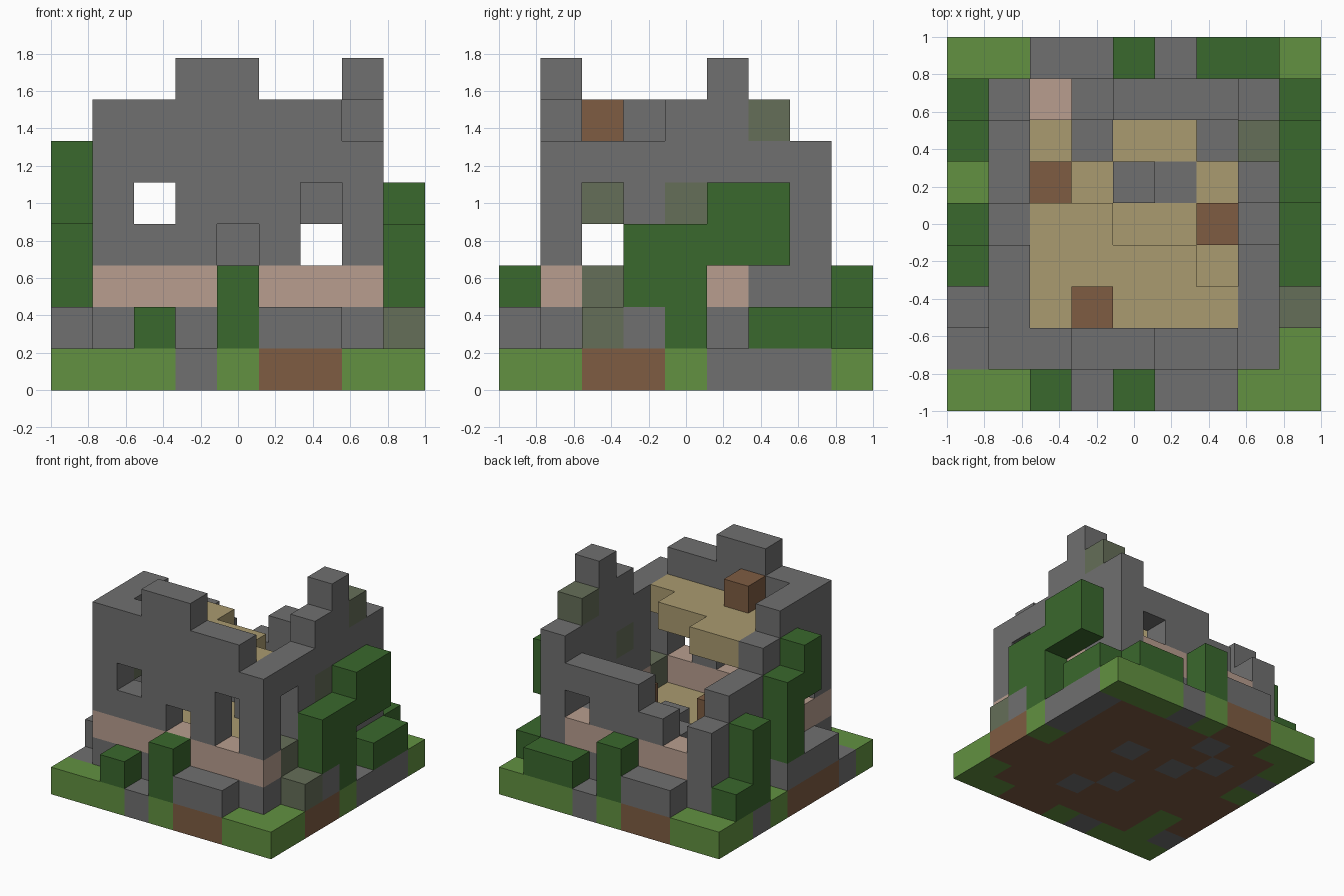
import bpy
import bmesh
from mathutils import Vector

cube = bpy.data.objects.get("Cube")
if cube:
    bpy.data.objects.remove(cube, do_unlink=True)

CELL = 2 / 9


# Materials, one per colour
def srgb(r, g, b):
    lin = [((c / 255 + 0.055) / 1.055) ** 2.4 for c in (r, g, b)]
    return (*lin, 1.0)


COLOURS = {
    "stone": srgb(112, 112, 112),
    "grass": srgb(98, 145, 65),
    "leaves": srgb(58, 104, 45),
    "pale_brick": srgb(184, 158, 143),
    "brown_earth": srgb(126, 92, 66),
    "sand_plank": srgb(170, 155, 112),
    "mossy_stone": srgb(101, 110, 88),
}
materials = {}
for label, colour in COLOURS.items():
    mat = bpy.data.materials.new(label)
    mat.use_nodes = True
    mat.diffuse_color = colour
    bsdf = mat.node_tree.nodes["Principled BSDF"]
    bsdf.inputs["Base Color"].default_value = colour
    bsdf.inputs["Roughness"].default_value = 0.9
    materials[label] = mat

# Block grid: each cell holds its part name and colour
grid = {}


def span(v):
    return range(v[0], v[1] + 1) if isinstance(v, tuple) else (v,)


def fill(part, colour, xs, ys, zs):
    for x in span(xs):
        for y in span(ys):
            for z in span(zs):
                grid[x, y, z] = (part, colour)


def carve(xs, ys, zs):
    for x in span(xs):
        for y in span(ys):
            for z in span(zs):
                grid.pop((x, y, z), None)


# Ground slab, rows from back to front
GROUND = ("GGDDGSGGG", "GDDSDDDDS", "SDSDDDDDS", "GDDSDSDDS", "DDDDDDDDG",
          "DDDDSDDDD", "DGDDDSDDD", "SGDDDDDDG", "GGGSGDDGG")
KEY = {"G": "grass", "D": "brown_earth", "S": "stone"}
for y, row in enumerate(reversed(GROUND)):
    for x, letter in enumerate(row):
        fill("ground", KEY[letter], x, y, 0)


# Walls: column heights along each side, with a brick band in the second course
def wall(part, place, heights):
    for i, height in enumerate(heights, 1):
        x, y = place(i)
        fill(part, "stone", x, y, (1, height - 1))
        fill(part, "pale_brick", x, y, 2)


wall("right_wall", lambda i: (1, i), (7, 7, 7, 6, 5, 5, 4))
wall("left_wall", lambda i: (7, i), (6, 6, 6, 7, 8, 7, 6))
wall("front_wall", lambda i: (i, 1), (7, 7, 8, 8, 7, 7, 6))
wall("back_wall", lambda i: (i, 7), (4, 3, 4, 5, 5, 5, 6))

# Stone back corners and mossy wall blocks
for x in (1, 7):
    fill("back_corners", "stone", x, (6, 7), 2)
fill("left_wall", "mossy_stone", 7, 2, 2)
fill("left_wall", "mossy_stone", 7, 4, 4)
fill("left_wall", "mossy_stone", 7, 6, 6)
fill("right_wall", "mossy_stone", 1, 2, 4)

# Window and wall openings
carve(2, 1, 4)
carve(4, 1, 3)
carve(6, 1, (3, 4))
carve(6, 7, 3)
carve(7, 2, (3, 4))
carve(1, 2, 3)

# Interior floor, rubble and crates
fill("floor", "sand_plank", (2, 6), (2, 6), 1)
fill("floor", "stone", 5, 5, 1)
for x, y in ((4, 5), (3, 6), (6, 6)):
    fill("rubble", "stone", x, y, 2)
fill("crates", "brown_earth", 6, 4, 2)
fill("crates", "brown_earth", 2, 5, (2, 3))

# Broken roof with a chimney block
fill("roof", "sand_plank", (2, 6), 2, 5)
fill("roof", "sand_plank", (2, 5), 3, 5)
fill("roof", "sand_plank", (2, 3), 4, 5)
fill("chimney", "brown_earth", 3, 2, 6)

# Fallen stones around the walls
fill("outer_stones", "stone", (5, 6), 0, 1)
fill("outer_stones", "stone", (2, 3), 8, 1)
fill("outer_stones", "stone", 0, (2, 4), 1)
fill("outer_stones", "stone", 8, 3, 1)
fill("outer_stones", "mossy_stone", 8, 2, 1)

# Bushes at front and back
fill("front_bushes", "leaves", 2, 0, 1)
fill("front_bushes", "leaves", 4, 0, (1, 2))
fill("back_bushes", "leaves", 4, 8, (1, 2))
fill("back_bushes", "leaves", (6, 7), 8, 1)

# Climbing leaves on the two sides
fill("left_vines", "leaves", 8, 3, (2, 3))
fill("left_vines", "leaves", 8, 4, (1, 3))
fill("left_vines", "leaves", 8, (5, 6), (3, 4))
fill("left_vines", "leaves", 8, (6, 7), 1)
fill("right_vines", "leaves", 0, 3, (4, 5))
fill("right_vines", "leaves", 0, 4, (2, 4))
fill("right_vines", "leaves", 0, 6, (1, 3))
fill("right_vines", "leaves", 0, 7, 1)


# Build one mesh per part from the exposed block faces
def build(part):
    bm = bmesh.new()
    labels = []
    for cell, (owner, colour) in grid.items():
        if owner != part:
            continue
        if colour not in labels:
            labels.append(colour)
        centre = Vector(cell) + Vector((0.5, 0.5, 0.5))
        for axis in range(3):
            for sign in (-1, 1):
                normal = Vector((0, 0, 0))
                normal[axis] = sign
                if tuple(int(c + n) for c, n in zip(cell, normal)) in grid:
                    continue
                u = Vector((0, 0, 0))
                u[(axis + 1) % 3] = 0.5
                v = normal.cross(u)
                mid = centre + normal / 2
                corners = (mid - u - v, mid + u - v, mid + u + v, mid - u + v)
                verts = [bm.verts.new((p - Vector((4.5, 4.5, 0))) * CELL) for p in corners]
                bm.faces.new(verts).material_index = labels.index(colour)
    bmesh.ops.remove_doubles(bm, verts=bm.verts[:], dist=0.001)
    mesh = bpy.data.meshes.new(part)
    bm.to_mesh(mesh)
    bm.free()
    for label in labels:
        mesh.materials.append(materials[label])
    obj = bpy.data.objects.new(part, mesh)
    bpy.context.scene.collection.objects.link(obj)


for part in sorted({owner for owner, _ in grid.values()}):
    build(part)
